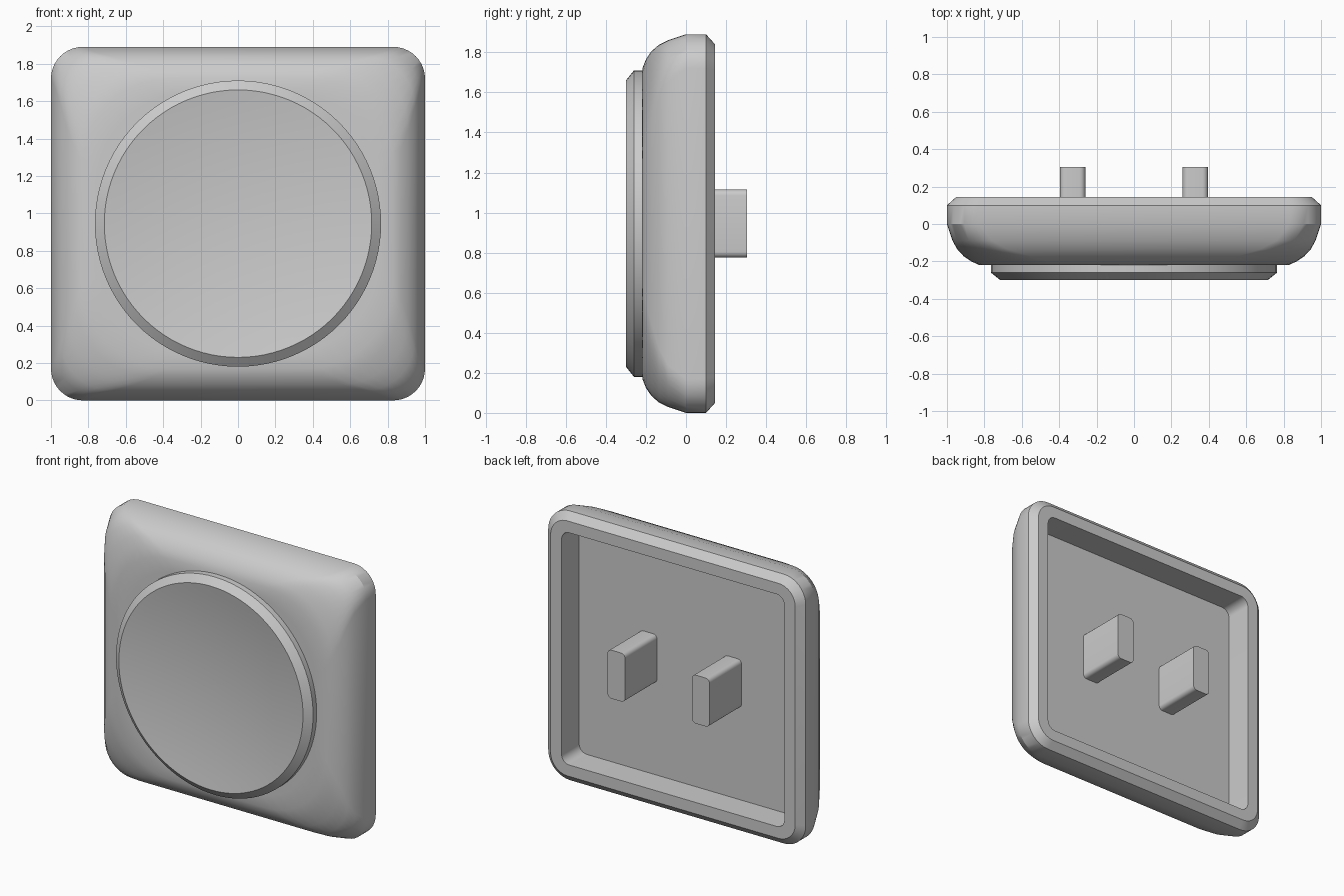
import bpy, bmesh, math

cube = bpy.data.objects.get("Cube")
if cube:
    bpy.data.objects.remove(cube, do_unlink=True)

MID = 0.945  # height of the centre line

grey = bpy.data.materials.new("light grey plastic")
grey.use_nodes = True
tone = (0.6, 0.6, 0.6, 1)
grey.diffuse_color = tone
grey.node_tree.nodes["Principled BSDF"].inputs["Base Color"].default_value = tone


def rounded_rect(w, h, r, y, cx=0, steps=10):
    """Ring of points around a rounded rectangle facing the y axis."""
    pts = []
    for i, (sx, sz) in enumerate([(1, 1), (-1, 1), (-1, -1), (1, -1)]):
        for k in range(steps + 1):
            a = (i + k / steps) * math.pi / 2
            pts.append((cx + sx * (w - r) + r * math.cos(a), y,
                        MID + sz * (h - r) + r * math.sin(a)))
    return pts


def circle(r, y, n=96):
    return [(r * math.cos(2 * math.pi * k / n), y,
             MID + r * math.sin(2 * math.pi * k / n)) for k in range(n)]


def loft(name, rings, angle=30):
    """Skin a list of rings and cap both ends."""
    bm = bmesh.new()
    loops = [[bm.verts.new(p) for p in ring] for ring in rings]
    n = len(loops[0])
    for a, b in zip(loops, loops[1:]):
        for k in range(n):
            j = (k + 1) % n
            bm.faces.new((a[k], a[j], b[j], b[k]))
    bm.faces.new(loops[0])
    bm.faces.new(loops[-1])
    bmesh.ops.recalc_face_normals(bm, faces=bm.faces)
    mesh = bpy.data.meshes.new(name)
    bm.to_mesh(mesh)
    bm.free()
    mesh.materials.append(grey)
    obj = bpy.data.objects.new(name, mesh)
    bpy.context.collection.objects.link(obj)
    bpy.ops.object.select_all(action='DESELECT')
    obj.select_set(True)
    bpy.context.view_layer.objects.active = obj
    bpy.ops.object.shade_smooth_by_angle(angle=math.radians(angle))
    return obj


# Housing: recess floor, recess wall, rim, chamfer, side, rounded front
housing = [
    (0.865, 0.815, 0.06, -0.05),
    (0.865, 0.815, 0.06, 0.145),
    (0.95, 0.895, 0.13, 0.145),
    (1.0, 0.945, 0.17, 0.1),
    (1.0, 0.945, 0.17, 0.0),
    (0.97, 0.915, 0.21, -0.09),
    (0.945, 0.893, 0.27, -0.135),
    (0.91, 0.86, 0.36, -0.173),
    (0.87, 0.82, 0.42, -0.2),
    (0.83, 0.775, 0.46, -0.218),
    (0.75, 0.70, 0.5, -0.22),
]
loft("housing", [rounded_rect(*ring) for ring in housing])

# Dial: straight side, chamfer, shallow concave face
DISH, R = 0.06, 0.715
profile = [(0.765, -0.19), (0.765, -0.26), (R, -0.3)]
for k in range(1, 12):
    r = R * (1 - k / 12)
    profile.append((r, -0.3 + DISH * (1 - (r / R) ** 2)))
profile.append((0.005, -0.3 + DISH))
loft("dial", [circle(r, y) for r, y in profile])

# Mounting prongs on the back
for side, name in ((1, "left_prong"), (-1, "right_prong")):
    loft(name, [rounded_rect(0.068, 0.17, 0.03, y, cx=side * 0.328, steps=5)
                for y in (-0.06, 0.305)])
